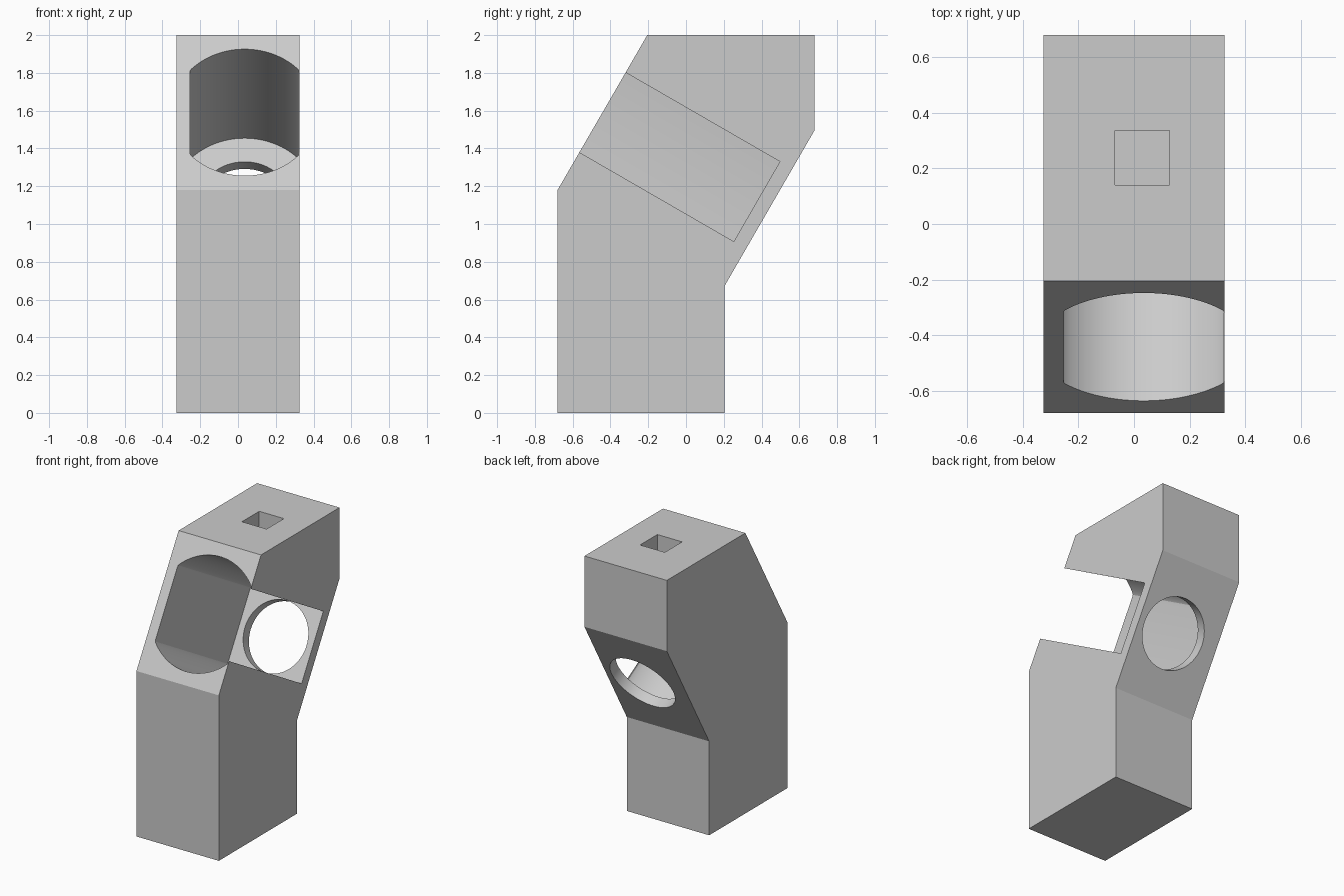
import bpy, bmesh
from math import sin, cos, pi, sqrt, radians
from mathutils import Matrix, Vector

default = bpy.data.objects.get("Cube")
if default:
    bpy.data.objects.remove(default, do_unlink=True)

grey = bpy.data.materials.new("plain grey")
grey.use_nodes = True
colour = (0.6, 0.6, 0.6, 1.0)
grey.diffuse_color = colour
grey.node_tree.nodes["Principled BSDF"].inputs["Base Color"].default_value = colour


def prism(name, outline, low, high, matrix):
    """Extrude a 2D outline from low to high along local z, then place it."""
    bm = bmesh.new()
    face = bm.faces.new([bm.verts.new((u, v, low)) for u, v in outline])
    top = bmesh.ops.extrude_face_region(bm, geom=[face])["geom"]
    moved = [g for g in top if isinstance(g, bmesh.types.BMVert)]
    bmesh.ops.translate(bm, verts=moved, vec=(0, 0, high - low))
    bmesh.ops.transform(bm, matrix=matrix, verts=bm.verts)
    bmesh.ops.recalc_face_normals(bm, faces=bm.faces)
    mesh = bpy.data.meshes.new(name)
    bm.to_mesh(mesh)
    bm.free()
    mesh.materials.append(grey)
    obj = bpy.data.objects.new(name, mesh)
    bpy.context.collection.objects.link(obj)
    return obj


def frame(x_axis, y_axis, origin):
    x, y = Vector(x_axis).normalized(), Vector(y_axis).normalized()
    m = Matrix((x, y, x.cross(y))).transposed().to_4x4()
    m.translation = origin
    return m


# Bent body: side profile in y and z, extruded across x
side = [(-0.68, 0), (0.203, 0), (0.203, 0.67), (0.68, 1.495),
        (0.68, 2), (-0.205, 2), (-0.68, 1.18)]
body = prism("bent_body", side, -0.325, 0.325, frame((0, 1, 0), (0, 0, 1), (0, 0, 0)))

# Frame on the sloping front face, local z pointing outward
slope = frame((1, 0, 0), (0, cos(radians(60)), sin(radians(60))), (0.035, -0.4425, 1.591))

# Pocket: round top and bottom, flat sides, open through the left side
radius, flat, reach = 0.387, 0.2895, 0.244
arc_x = [0.282 * (1 - i / 16) for i in range(33)]
upper = [(flat + 0.2, reach), (flat, reach), (0.2875, 0.257)]
upper += [(u, sqrt(radius ** 2 - u ** 2)) for u in arc_x]
upper += [(-0.2875, 0.257), (-flat, reach)]
pocket = prism("pocket_cutter", upper + [(u, -v) for u, v in reversed(upper)],
               -0.944, 0.2, slope)

# Round hole through the thin back wall
circle = [(0.243 * cos(2 * pi * i / 64), 0.243 * sin(2 * pi * i / 64)) for i in range(64)]
hole = prism("hole_cutter", circle, -1.2, -0.85, slope)

# Square socket in the top
h = 0.0975
socket = prism("socket_cutter", [(-h, -h), (h, -h), (h, h), (-h, h)],
               -0.2, 0.1, Matrix.Translation((0.03, 0.238, 2)))

# Cut the body and discard the cutters
bpy.ops.object.select_all(action='DESELECT')
bpy.context.view_layer.objects.active = body
body.select_set(True)
for cutter in (pocket, hole, socket):
    cutter.hide_render = True
    cut = body.modifiers.new(cutter.name, 'BOOLEAN')
    cut.operation = 'DIFFERENCE'
    cut.solver = 'EXACT'
    cut.object = cutter
    bpy.ops.object.modifier_apply(modifier=cut.name)
    bpy.data.objects.remove(cutter, do_unlink=True)

bpy.ops.object.shade_smooth_by_angle(angle=radians(25))
